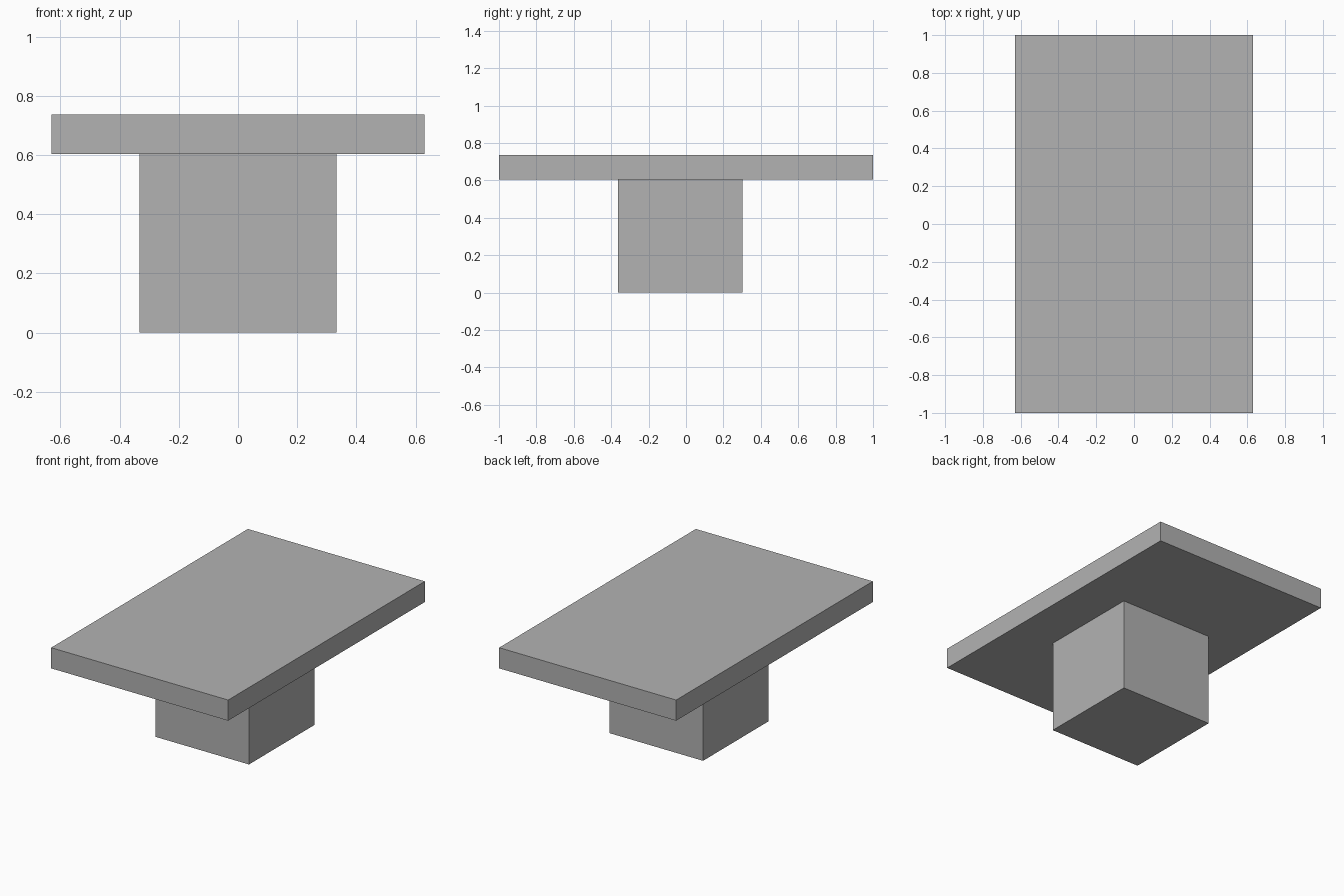
import bpy

default = bpy.data.objects.get("Cube")
if default:
    bpy.data.objects.remove(default, do_unlink=True)

# Single flat grey
grey = bpy.data.materials.new("plain_grey")
grey.use_nodes = True
colour = (0.448, 0.448, 0.448, 1)
grey.diffuse_color = colour
grey.node_tree.nodes["Principled BSDF"].inputs["Base Color"].default_value = colour


def box(name, low, high):
    """Box spanning two opposite corners."""
    centre = [(a + b) / 2 for a, b in zip(low, high)]
    bpy.ops.mesh.primitive_cube_add(size=1, location=centre)
    obj = bpy.context.object
    obj.name = name
    obj.scale = [b - a for a, b in zip(low, high)]
    bpy.ops.object.transform_apply(location=False, rotation=False, scale=True)
    obj.data.materials.append(grey)
    return obj


SLAB_BOTTOM = 0.604

# Pedestal, set slightly towards the front
box("pedestal", (-0.333, -0.364, 0), (0.333, 0.302, SLAB_BOTTOM))

# Flat table top
box("table_top", (-0.63, -1, SLAB_BOTTOM), (0.63, 1, 0.737))
